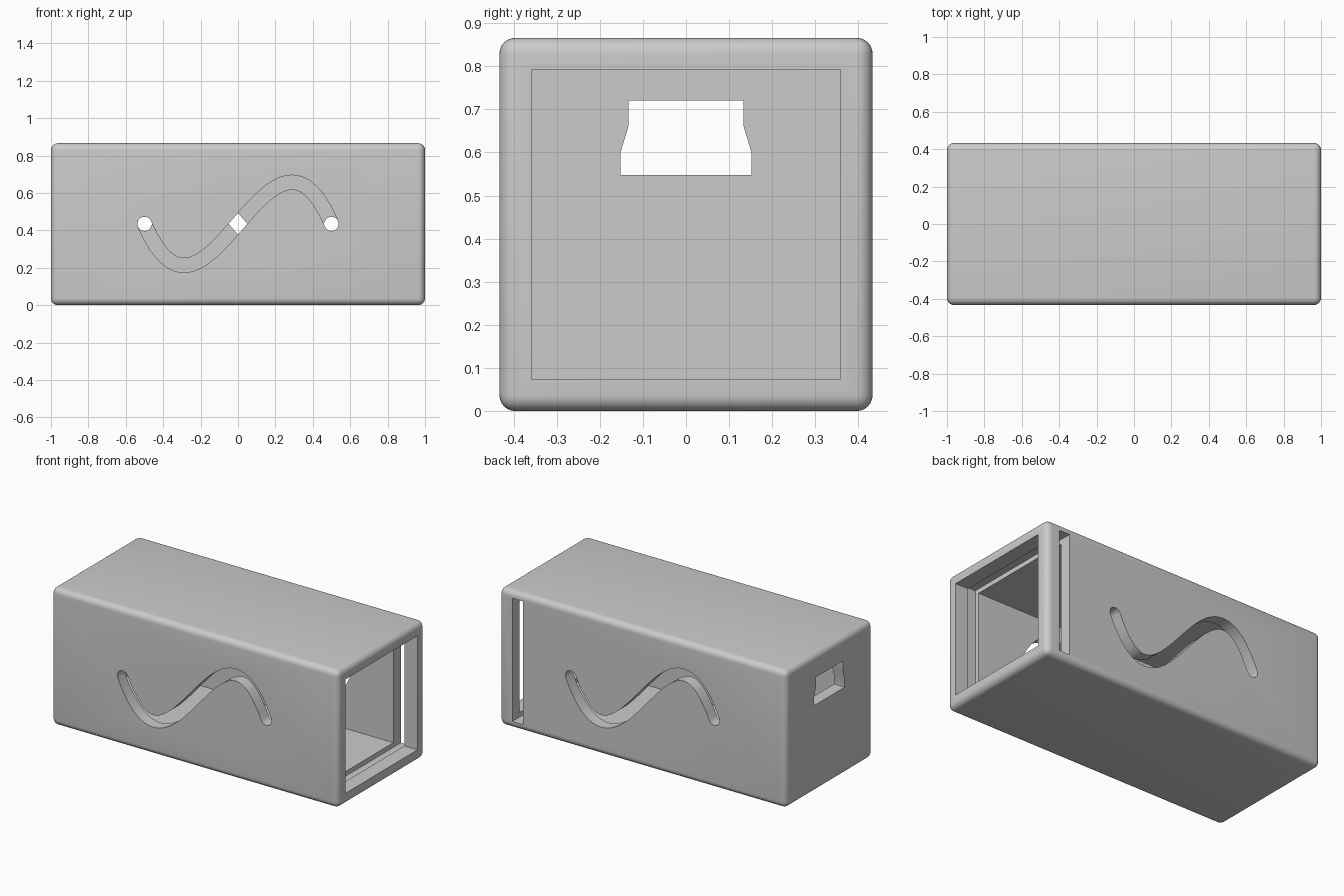
import bpy, bmesh, math
from mathutils import Vector

cube = bpy.data.objects.get("Cube")
if cube:
    bpy.data.objects.remove(cube, do_unlink=True)

SIDE = 0.866            # width and height of the case
MID = SIDE / 2
INNER = 0.359           # half width of the cavity
WALL = MID - INNER
SLOT_R = 0.038          # half width of the wavy slot

grey = bpy.data.materials.new("plain_grey")
grey.use_nodes = True
colour = (0.6, 0.6, 0.6, 1)
grey.diffuse_color = colour
grey.node_tree.nodes["Principled BSDF"].inputs["Base Color"].default_value = colour


def finish(bm, name):
    bmesh.ops.recalc_face_normals(bm, faces=bm.faces)
    mesh = bpy.data.meshes.new(name)
    bm.to_mesh(mesh)
    bm.free()
    mesh.materials.append(grey)
    obj = bpy.data.objects.new(name, mesh)
    bpy.context.collection.objects.link(obj)
    return obj


def box(name, low, high, round_r=0):
    bm = bmesh.new()
    bmesh.ops.create_cube(bm, size=1)
    low, high = Vector(low), Vector(high)
    for v in bm.verts:
        v.co = (low + high) / 2 + v.co * (high - low)
    if round_r:
        bmesh.ops.bevel(bm, geom=bm.edges[:], offset=round_r, segments=6,
                        profile=0.5, affect='EDGES')
    return finish(bm, name)


def prism(name, points, push):
    bm = bmesh.new()
    face = bm.faces.new([bm.verts.new(p) for p in points])
    out = bmesh.ops.extrude_face_region(bm, geom=[face])
    verts = [g for g in out["geom"] if isinstance(g, bmesh.types.BMVert)]
    bmesh.ops.translate(bm, verts=verts, vec=push)
    return finish(bm, name)


def wave_outline(steps=48, cap=10):
    """Outline of a constant-width slot along an S-shaped cubic."""
    sides = {1: [], -1: []}
    for i in range(steps + 1):
        x = i / steps - 0.5
        z = 4.62 * x * (0.25 - x * x)
        slope = 4.62 * (0.25 - 3 * x * x)
        n = Vector((-slope, 1)).normalized() * SLOT_R
        for s in sides:
            sides[s].append(Vector((x, z)) + n * s)
    # half-round end, repeated by point symmetry at the other end
    end = Vector((0.5, 0))
    start = sides[1][-1] - end
    a0 = math.atan2(start.y, start.x)
    arc = [end + SLOT_R * Vector((math.cos(a0 - math.pi * k / cap),
                                  math.sin(a0 - math.pi * k / cap)))
           for k in range(1, cap)]
    return sides[1] + arc + sides[-1][::-1] + [-p for p in arc]


# Rounded outer case
case = box("case", (-1, -MID, 0), (1, MID, SIDE), 0.037)

# Cavity open at the left end, and the groove for a sliding lid
cutters = [
    box("cavity_cutter", (-1 + WALL, -INNER, WALL), (1.2, INNER, SIDE - WALL)),
    box("lid_groove_cutter", (0.832, -INNER - 0.029, WALL - 0.029),
        (0.908, 0.6, SIDE - WALL + 0.029)),
]

# Wavy slots, alike when seen from the front and from the back
outline = wave_outline()
for side, name in ((1, "front_wave_cutter"), (-1, "back_wave_cutter")):
    pts = [(p.x * side, -0.5 * side, p.y + MID + 0.002) for p in outline]
    cutters.append(prism(name, pts, (0, 0.2 * side, 0)))

# Port with a wider foot in the closed end
half = [(0.133, 0.72), (0.133, 0.663), (0.152, 0.6), (0.152, 0.548)]
port = half + [(-y, z) for y, z in reversed(half)]
cutters.append(prism("port_cutter", [(-1.1, y, z) for y, z in port], (0.3, 0, 0)))

# Cut the case
bpy.ops.object.select_all(action='DESELECT')
bpy.context.view_layer.objects.active = case
case.select_set(True)
for cutter in cutters:
    cutter.hide_render = True
    mod = case.modifiers.new(cutter.name, 'BOOLEAN')
    mod.operation = 'DIFFERENCE'
    mod.solver = 'EXACT'
    mod.object = cutter
    bpy.ops.object.modifier_apply(modifier=mod.name)
    bpy.data.objects.remove(cutter, do_unlink=True)

bpy.ops.object.shade_smooth_by_angle(angle=math.radians(30))
